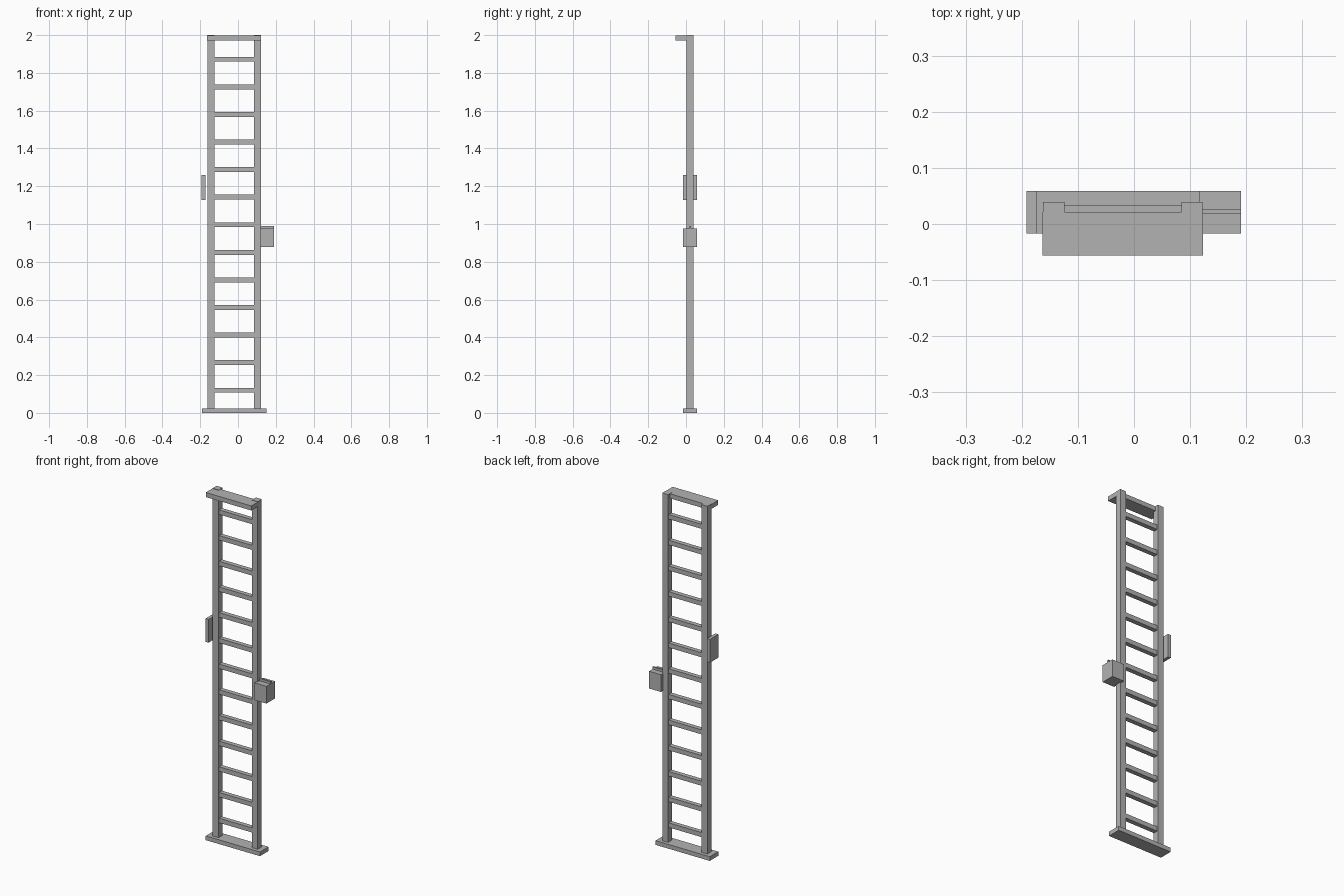
import bpy

old = bpy.data.objects.get("Cube")
if old:
    bpy.data.objects.remove(old, do_unlink=True)

# Single painted metal colour
grey = bpy.data.materials.new("mid_grey")
grey.use_nodes = True
grey.diffuse_color = (0.45, 0.45, 0.45, 1)
grey.node_tree.nodes["Principled BSDF"].inputs["Base Color"].default_value = (0.45, 0.45, 0.45, 1)


def box(name, x, y, z):
    """Flat-shaded box from (low, high) ranges on each axis."""
    ranges = (x, y, z)
    bpy.ops.mesh.primitive_cube_add(size=1)
    obj = bpy.context.object
    obj.name = name
    obj.location = [(lo + hi) / 2 for lo, hi in ranges]
    obj.scale = [hi - lo for lo, hi in ranges]
    bpy.ops.object.transform_apply(location=False, rotation=False, scale=True)
    obj.data.materials.append(grey)
    return obj


WIDE_Y = (-0.017, 0.059)   # shared depth of the base and side fittings
RAIL_Y = (0.003, 0.039)

# Uprights
box("right_rail", (-0.162, -0.124), RAIL_Y, (0.02, 2.0))
box("left_rail", (0.085, 0.122), RAIL_Y, (0.02, 2.0))

# Evenly spaced rungs
rung_count, first_z, spacing, half = 13, 0.12, 0.146, 0.013
for i in range(rung_count):
    z = first_z + i * spacing
    box(f"rung_{i + 1}", (-0.126, 0.087), (0.008, 0.034), (z - half, z + half))

# Foot plate and overhanging top plate
box("base_plate", (-0.191, 0.15), WIDE_Y, (0, 0.024))
box("top_plate", (-0.163, 0.123), (-0.056, 0.021), (1.972, 1.998))

# Side fittings
box("right_side_plate", (-0.192, -0.173), WIDE_Y, (1.127, 1.259))
box("left_side_box", (0.116, 0.191), WIDE_Y, (0.878, 0.976))
box("left_side_box_ridge", (0.116, 0.191), (0.018, 0.027), (0.974, 0.989))
